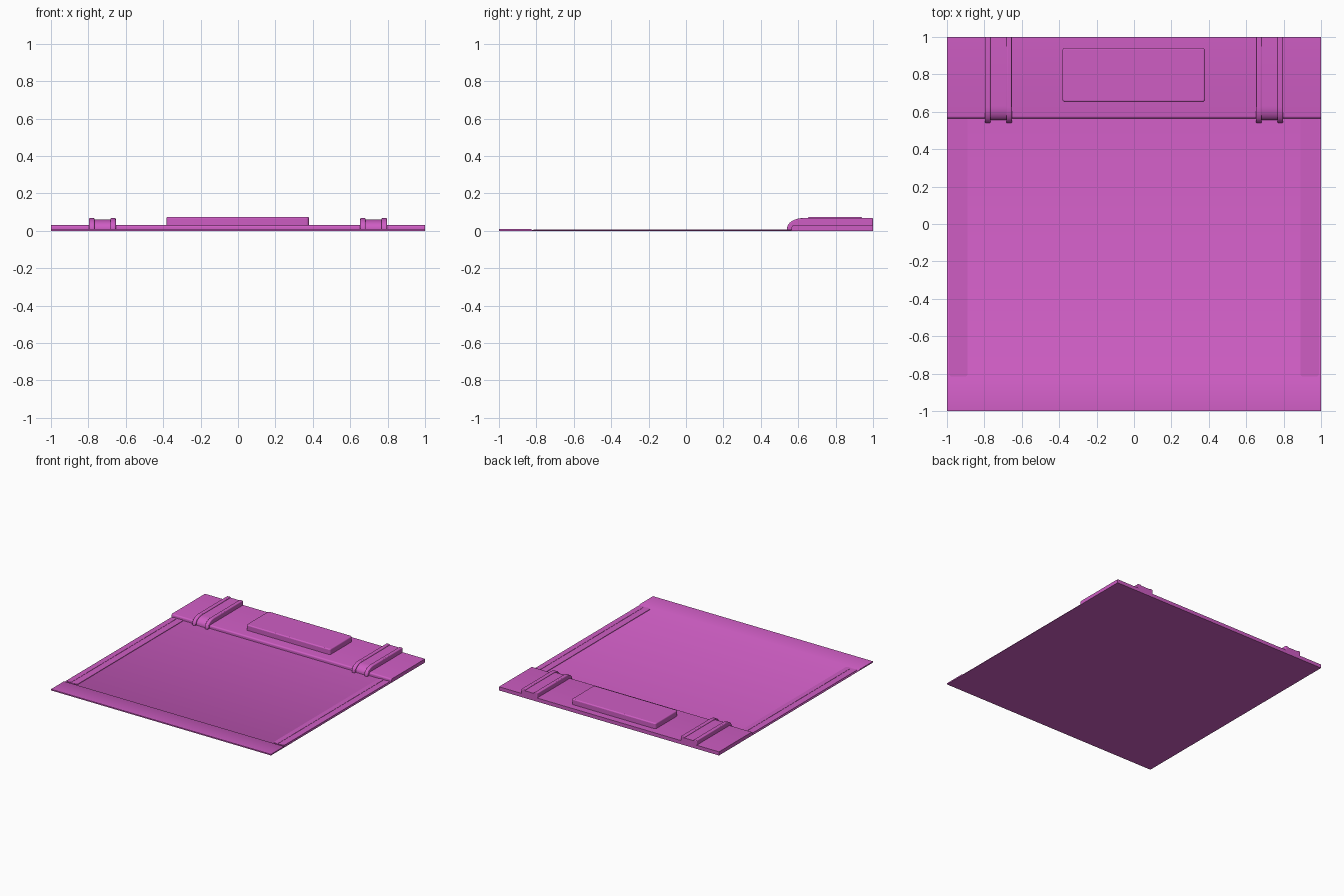
import bpy, bmesh, math

if "Cube" in bpy.data.objects:
    bpy.data.objects.remove(bpy.data.objects["Cube"])

mat = bpy.data.materials.new("magenta")
mat.diffuse_color = (0.62, 0.11, 0.55, 1)
mat.use_nodes = True
mat.node_tree.nodes["Principled BSDF"].inputs["Base Color"].default_value = mat.diffuse_color


def finish(name, bm, bevel=0.0, segments=3, mirror=False):
    bmesh.ops.recalc_face_normals(bm, faces=bm.faces)
    mesh = bpy.data.meshes.new(name)
    bm.to_mesh(mesh)
    bm.free()
    mesh.materials.append(mat)
    ob = bpy.data.objects.new(name, mesh)
    bpy.context.collection.objects.link(ob)
    if bevel:
        mod = ob.modifiers.new("bevel", 'BEVEL')
        mod.width, mod.segments = bevel, segments
        mod.limit_method, mod.angle_limit = 'ANGLE', math.radians(40)
    if mirror:
        ob.modifiers.new("mirror", 'MIRROR')
    bpy.ops.object.select_all(action='DESELECT')
    ob.select_set(True)
    bpy.context.view_layer.objects.active = ob
    bpy.ops.object.shade_smooth_by_angle(angle=math.radians(35))
    return ob


def extrude(name, axis, profile, a, b, **kw):
    """Extrude a closed profile: (y, z) along x, or (x, y) along z."""
    bm = bmesh.new()
    place = (lambda p: (a, *p)) if axis == 'X' else (lambda p: (*p, a))
    face = bm.faces.new([bm.verts.new(place(p)) for p in profile])
    new = bmesh.ops.extrude_face_region(bm, geom=[face])['geom']
    move = (b - a, 0, 0) if axis == 'X' else (0, 0, b - a)
    bmesh.ops.translate(bm, vec=move,
                        verts=[v for v in new if isinstance(v, bmesh.types.BMVert)])
    return finish(name, bm, **kw)


def arc(cy, cz, ry, rz, n=8):
    """Quarter ellipse from the front face up to the top."""
    return [(cy - ry * math.cos(t), cz + rz * math.sin(t))
            for t in (i * math.pi / 2 / n for i in range(n + 1))]


def rounded_rect(x0, x1, y0, y1, r, n=4):
    pts = []
    for k, (cx, cy) in enumerate([(x1 - r, y1 - r), (x0 + r, y1 - r),
                                  (x0 + r, y0 + r), (x1 - r, y0 + r)]):
        for i in range(n + 1):
            t = (k + i / n) * math.pi / 2
            pts.append((cx + r * math.cos(t), cy + r * math.sin(t)))
    return pts


# Thin floor plate, with a raised front lip
extrude("floor_plate", 'X', [(-1, 0), (-1, 0.010), (-0.83, 0.010), (-0.82, 0.004),
                             (1, 0.004), (1, 0)], -1, 1)

# Raised rear deck with a softened front edge
extrude("rear_deck", 'X', [(0.565, 0)] + arc(0.577, 0.018, 0.012, 0.012, 5)
        + [(1, 0.03), (1, 0)], -1, 1)

# Low side runners, each a pair of bars with a shallow channel between
extrude("side_runner", 'Z', rounded_rect(0.89, 0.988, -0.815, 0.565, 0.012),
        0, 0.006, mirror=True)
for name, x0, x1 in (("inner_runner_bar", 0.89, 0.931), ("outer_runner_bar", 0.949, 0.988)):
    extrude(name, 'Z', rounded_rect(x0, x1, -0.815, 0.565, 0.012),
            0, 0.008, mirror=True)

# Two straps over the deck: a lower web between two raised rails
extrude("strap_web", 'X', [(0.555, 0)] + arc(0.63, 0.012, 0.075, 0.048)
        + [(1, 0.060), (1, 0)], 0.675, 0.775, mirror=True)
for name, x0, x1 in (("inner_strap_rail", 0.653, 0.683), ("outer_strap_rail", 0.767, 0.797)):
    extrude(name, 'X', [(0.54, 0)] + arc(0.625, 0.012, 0.085, 0.056)
            + [(1, 0.068), (1, 0)], x0, x1, bevel=0.006, mirror=True)

# Raised pad in the middle of the deck
extrude("centre_pad", 'Z', rounded_rect(-0.383, 0.38, 0.652, 0.942, 0.016),
        0.02, 0.075, bevel=0.008)
